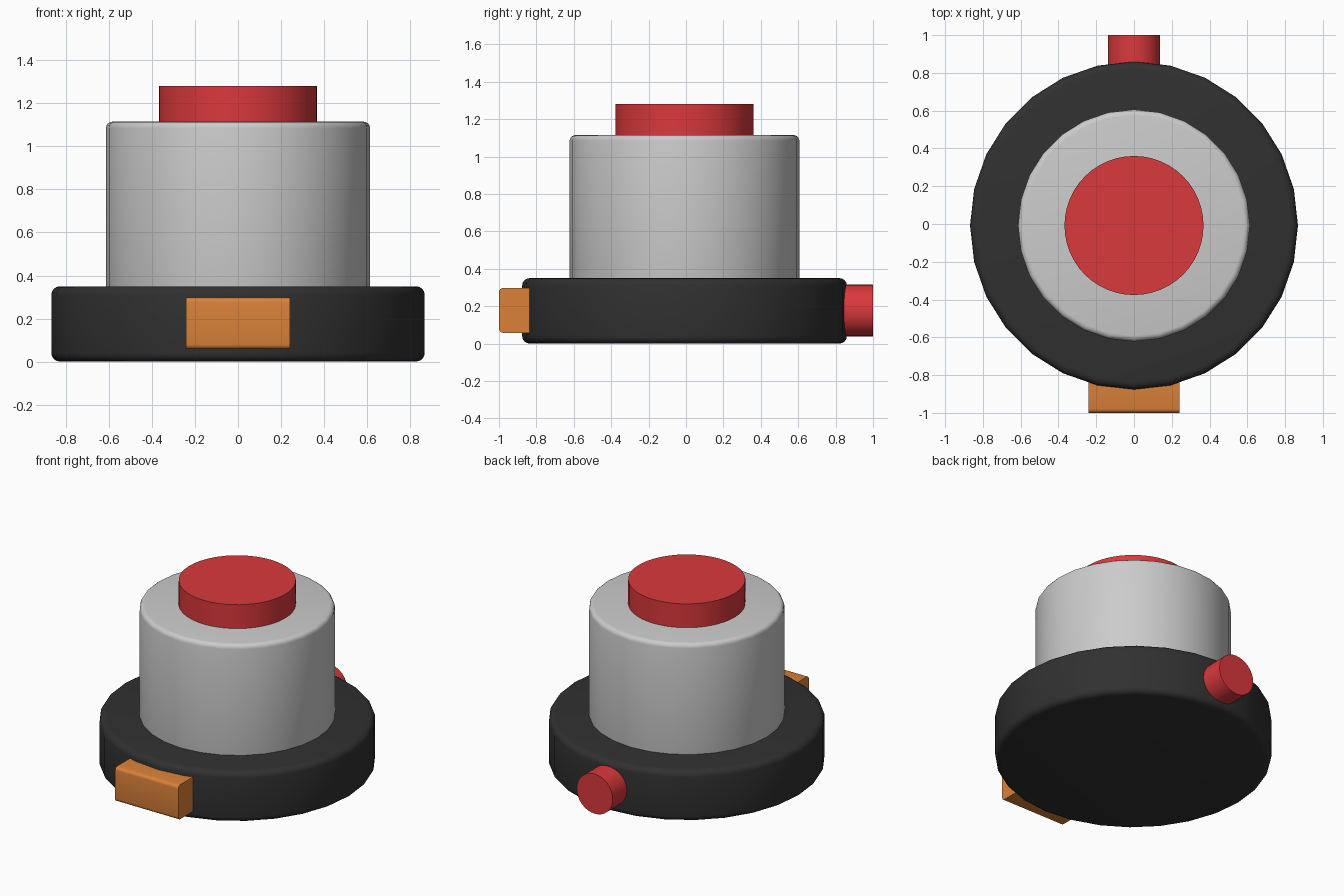
import bpy, math

if "Cube" in bpy.data.objects:
    bpy.data.objects.remove(bpy.data.objects["Cube"])

CY = -0.008  # shared axis of the round parts


def paint(ob, color):
    if color:
        mat = bpy.data.materials.new(ob.name + "_color")
        mat.diffuse_color = (*color, 1)
        mat.use_nodes = True
        mat.node_tree.nodes["Principled BSDF"].inputs["Base Color"].default_value = mat.diffuse_color
        ob.data.materials.append(mat)


def soften(ob, width, angle=40):
    # round the sharp edges and smooth the curved walls
    if width:
        mod = ob.modifiers.new("Bevel", 'BEVEL')
        mod.width = width
        mod.segments = 4
        mod.limit_method = 'ANGLE'
        mod.angle_limit = math.radians(angle)
        bpy.ops.object.modifier_apply(modifier=mod.name)
    bpy.ops.object.shade_smooth_by_angle(angle=math.radians(35))


def disc(name, radius, z0, z1, sides, bevel=0, color=None):
    bpy.ops.mesh.primitive_cylinder_add(vertices=sides, radius=radius, depth=z1 - z0,
                                        location=(0, CY, (z0 + z1) / 2))
    ob = bpy.context.object
    ob.name = name
    soften(ob, bevel)
    paint(ob, color)
    return ob


RED = (0.70, 0.04, 0.045)
ORANGE = (0.70, 0.22, 0.04)
BLACK = (0.03, 0.03, 0.03)

# Stacked round parts
disc("base", 0.868, 0.0, 0.35, 28, 0.04, BLACK)
disc("body", 0.614, 0.31, 1.115, 28, 0.03)
disc("top_button", 0.368, 1.08, 1.28, 48, 0, RED)

# Knob at the back of the base
bpy.ops.mesh.primitive_cylinder_add(vertices=32, radius=0.138, depth=0.3,
                                    location=(0, 0.85, 0.177),
                                    rotation=(math.pi / 2, 0, 0))
knob = bpy.context.object
knob.name = "back_knob"
soften(knob, 0)
paint(knob, RED)

# Block at the front: rounded profile in y-z, extruded along x
r, y0, y1, z0, z1 = 0.022, -1.0, -0.72, 0.058, 0.297
profile = []
for cy, cz, start in ((y1 - r, z1 - r, 0), (y0 + r, z1 - r, 90),
                      (y0 + r, z0 + r, 180), (y1 - r, z0 + r, 270)):
    for i in range(5):
        a = math.radians(start + i * 22.5)
        profile.append((cy + r * math.cos(a), cz + r * math.sin(a)))
n = len(profile)
verts = [(x, y, z) for x in (-0.242, 0.242) for y, z in profile]
faces = [list(range(n))[::-1], list(range(n, 2 * n))]
faces += [(i, (i + 1) % n, n + (i + 1) % n, n + i) for i in range(n)]
mesh = bpy.data.meshes.new("front_block")
mesh.from_pydata(verts, [], faces)
block = bpy.data.objects.new("front_block", mesh)
bpy.context.collection.objects.link(block)
bpy.ops.object.select_all(action='DESELECT')
block.select_set(True)
bpy.context.view_layer.objects.active = block
soften(block, 0)
paint(block, ORANGE)
